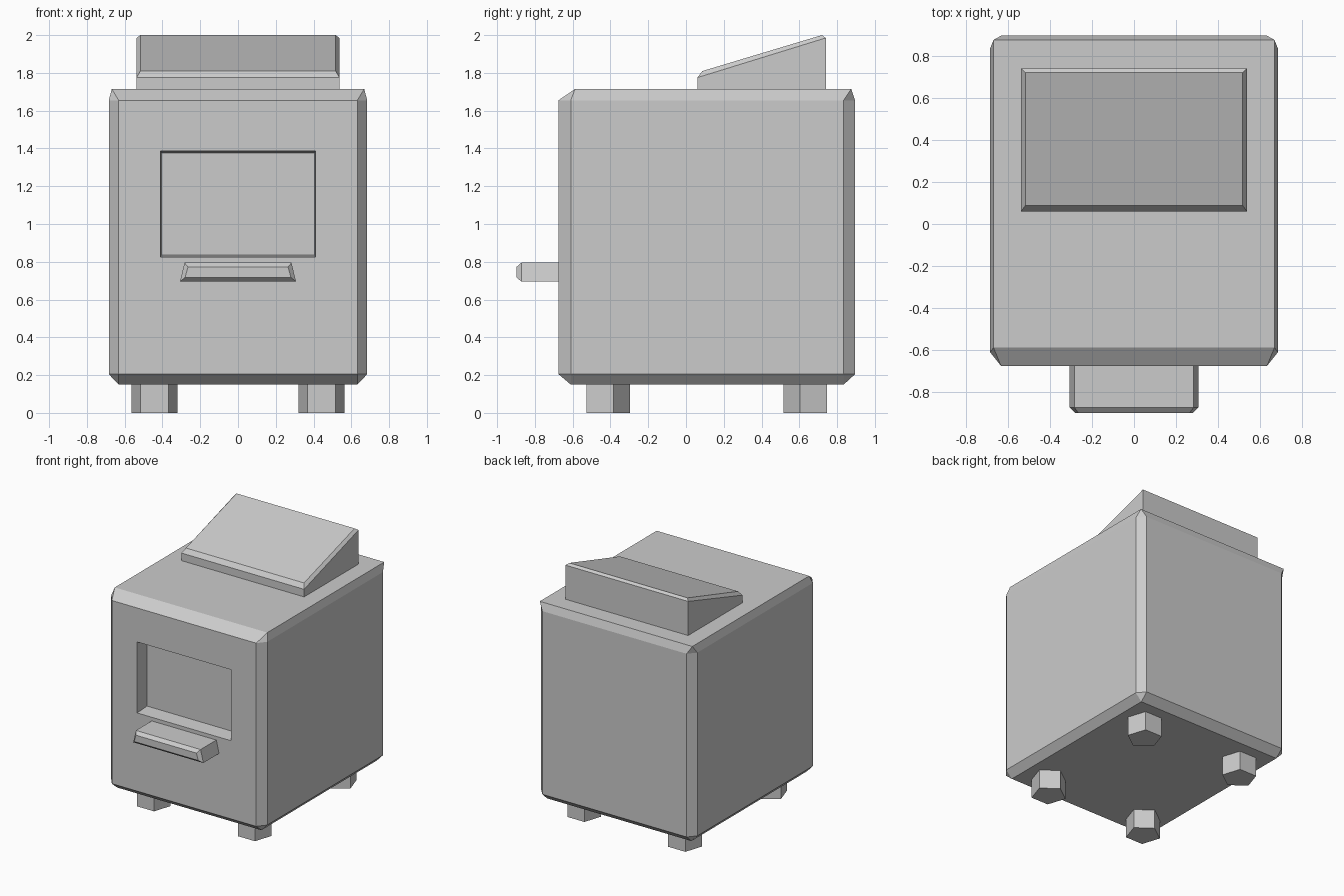
import bpy, bmesh
from math import sin, cos, tau

if "Cube" in bpy.data.objects:
    bpy.data.objects.remove(bpy.data.objects["Cube"])


def finish(name, bm):
    bmesh.ops.recalc_face_normals(bm, faces=bm.faces[:])
    me = bpy.data.meshes.new(name)
    bm.to_mesh(me)
    bm.free()
    ob = bpy.data.objects.new(name, me)
    bpy.context.collection.objects.link(ob)
    return ob


def loft(name, rings):
    """Join rings of equal length with quads and cap both ends."""
    bm = bmesh.new()
    loops = [[bm.verts.new(p) for p in ring] for ring in rings]
    for a, b in zip(loops, loops[1:]):
        for i in range(len(a)):
            j = (i + 1) % len(a)
            bm.faces.new((a[i], a[j], b[j], b[i]))
    bm.faces.new(loops[0])
    bm.faces.new(loops[-1])
    return finish(name, bm)


def rect_xy(hx, y0, y1, z0, z1=None):
    z1 = z0 if z1 is None else z1
    return [(-hx, y0, z0), (hx, y0, z0), (hx, y1, z1), (-hx, y1, z1)]


def trapezoid_xz(hx_low, hx_high, z0, z1, y):
    return [(-hx_low, y, z0), (hx_low, y, z0), (hx_high, y, z1), (-hx_high, y, z1)]


# Body: chamfered box, eight-sided walls narrowing to four-cornered top and base
def make_body():
    bm = bmesh.new()
    xo, xi, yf, yfi, ybi, yb = 0.684, 0.632, -0.675, -0.61, 0.835, 0.895
    outline = [(-xo, yfi), (-xi, yf), (xi, yf), (xo, yfi),
               (xo, ybi), (xi, yb), (-xi, yb), (-xo, ybi)]
    low, high = ([bm.verts.new((x, y, z)) for x, y in outline] for z in (0.205, 1.655))
    base = [bm.verts.new(p) for p in rect_xy(xi, yfi, ybi, 0.15)]
    top = [bm.verts.new(p) for p in rect_xy(0.668, -0.587, 0.875, 1.715)]
    for i in range(8):
        j = (i + 1) % 8
        bm.faces.new((low[i], low[j], high[j], high[i]))
    for ring, cap in ((low, base), (high, top)):
        bm.faces.new(cap)
        for k in range(4):
            n = (k + 1) % 4
            bm.faces.new((ring[2 * k], ring[2 * k + 1], cap[k]))
            bm.faces.new((ring[2 * k + 1], ring[2 * n], cap[n], cap[k]))
    return finish("body", bm)


body = make_body()

# Window recess cut into the front, slightly tapered
cutter = loft("window_cutter", [
    trapezoid_xz(0.41, 0.41, 0.824, 1.386, -0.72),
    trapezoid_xz(0.41, 0.41, 0.824, 1.386, -0.675),
    trapezoid_xz(0.405, 0.405, 0.836, 1.377, -0.56)])
cutter.hide_render = True
cutter.hide_set(True)
cut = body.modifiers.new("window", 'BOOLEAN')
cut.operation = 'DIFFERENCE'
cut.solver = 'EXACT'
cut.object = cutter

# Tray sticking out under the window
loft("tray", [
    trapezoid_xz(0.307, 0.283, 0.695, 0.795, -0.66),
    trapezoid_xz(0.307, 0.283, 0.695, 0.795, -0.872),
    trapezoid_xz(0.28, 0.265, 0.718, 0.772, -0.898)])

# Sloped panel on top
loft("sloped_panel", [
    rect_xy(0.537, 0.06, 0.74, 1.705),
    rect_xy(0.537, 0.06, 0.74, 1.775, 1.985),
    rect_xy(0.517, 0.087, 0.72, 1.81, 2.0)])

# Four five-sided legs, mirrored front to back and left to right
R = 0.1276
for side, sx in (("left", -1), ("right", 1)):
    for end, sy in (("front", 1), ("back", -1)):
        ring = [(sx * 0.442 + R * sin(i * tau / 5),
                 0.11 + sy * (R * cos(i * tau / 5) - 0.533)) for i in range(5)]
        loft(f"{end}_{side}_leg", [[(x, y, z) for x, y in ring] for z in (0, 0.16)])
